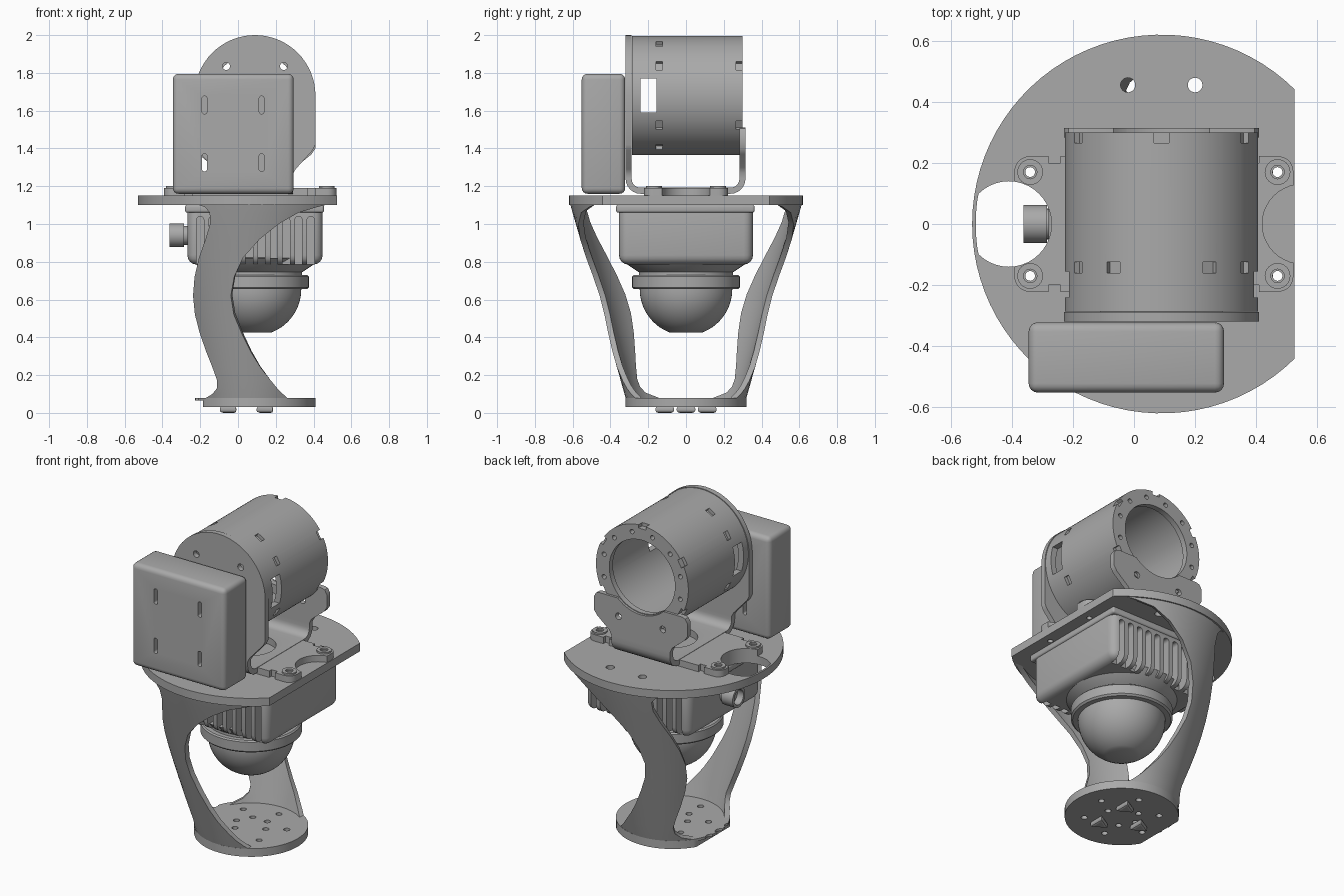
import bpy, bmesh
from math import sin, cos, pi, radians, sqrt, acos

cube = bpy.data.objects.get("Cube")
if cube:
    bpy.data.objects.remove(cube)

grey = bpy.data.materials.new("plain_grey")
grey.use_nodes = True
COLOR = (0.4, 0.4, 0.4, 1)
grey.diffuse_color = COLOR
grey.node_tree.nodes["Principled BSDF"].inputs["Base Color"].default_value = COLOR

CX = 0.09      # shared axis of plate, base, tube and dome
TUBE_Z = 1.68


def activate(ob):
    bpy.ops.object.select_all(action='DESELECT')
    ob.select_set(True)
    bpy.context.view_layer.objects.active = ob


def from_bmesh(name, bm, fix=True):
    if fix:
        bmesh.ops.remove_doubles(bm, verts=bm.verts, dist=1e-5)
        bmesh.ops.recalc_face_normals(bm, faces=bm.faces)
    me = bpy.data.meshes.new(name)
    bm.to_mesh(me)
    bm.free()
    me.materials.append(grey)
    ob = bpy.data.objects.new(name, me)
    bpy.context.collection.objects.link(ob)
    return ob


def modify(ob, kind, **settings):
    mod = ob.modifiers.new(kind.title(), kind)
    for key, value in settings.items():
        setattr(mod, key, value)
    activate(ob)
    bpy.ops.object.modifier_apply(modifier=mod.name)
    return ob


def smooth(ob, angle=35):
    activate(ob)
    bpy.ops.object.shade_smooth_by_angle(angle=radians(angle))


def place(axis, u, v, w):
    return {'Z': (u, v, w), 'Y': (u, w, v), 'X': (w, u, v)}[axis]


def prism(name, pts, a, b, axis='Z'):
    bm = bmesh.new()
    face = bm.faces.new([bm.verts.new(place(axis, u, v, a)) for u, v in pts])
    geom = bmesh.ops.extrude_face_region(bm, geom=[face])["geom"]
    moved = [g for g in geom if isinstance(g, bmesh.types.BMVert)]
    bmesh.ops.translate(bm, verts=moved, vec=place(axis, 0, 0, b - a))
    return from_bmesh(name, bm)


def circle(u, v, r, n=24, start=0.0):
    return [(u + r * cos(start + 2 * pi * i / n), v + r * sin(start + 2 * pi * i / n))
            for i in range(n)]


def rrect(u0, u1, v0, v1, r):
    pts = []
    for k, (u, v) in enumerate([(u1 - r, v1 - r), (u0 + r, v1 - r), (u0 + r, v0 + r), (u1 - r, v0 + r)]):
        pts += [(u + r * cos((k + i / 5) * pi / 2), v + r * sin((k + i / 5) * pi / 2)) for i in range(6)]
    return pts


def box(name, x, y, z, bevel=0.0):
    ob = prism(name, [(x[0], y[0]), (x[1], y[0]), (x[1], y[1]), (x[0], y[1])], *z)
    if bevel:
        modify(ob, 'BEVEL', width=bevel, segments=4)
    return ob


def lathe(name, profile, axis='Z', v=0.0, steps=64):
    bm = bmesh.new()
    verts = [bm.verts.new(place(axis, CX + r, v, h)) for r, h in profile]
    edges = [bm.edges.new(pair) for pair in zip(verts, verts[1:])]
    bmesh.ops.spin(bm, geom=verts + edges, cent=place(axis, CX, v, 0),
                   axis=place(axis, 0, 0, 1), angle=2 * pi, steps=steps)
    return from_bmesh(name, bm)


def cut(ob, cutters):
    for c in cutters:
        c.hide_render = True
        modify(ob, 'BOOLEAN', object=c, operation='DIFFERENCE', solver='EXACT')
        bpy.data.objects.remove(c)


def grid(name, rows, thickness):
    bm = bmesh.new()
    vs = [[bm.verts.new(p) for p in row] for row in rows]
    for a, b in zip(vs, vs[1:]):
        for i in range(len(a) - 1):
            bm.faces.new((a[i], b[i], b[i + 1], a[i + 1]))
    ob = from_bmesh(name, bm, fix=False)
    return modify(ob, 'SOLIDIFY', thickness=thickness, offset=-1)


# Base disc with bolt holes, an undercut edge and three feet
base = prism("base_disc", circle(CX, 0, 0.32, 64), 0.03, 0.08)
holes = [(CX + r * cos(a + k * pi / 3), r * sin(a + k * pi / 3))
         for r, a in ((0.21, 0.3), (0.1, 0)) for k in range(6 if r > 0.2 else 5)]
cut(base, [prism("cutter", circle(x, y, 0.018, 16), 0, 0.1) for x, y in holes]
    + [box("cutter", (-0.3, -0.185), (-0.3, 0.3), (0, 0.065))]
    + [prism("cutter", circle(-0.235, y, 0.03, 16), 0, 0.1) for y in (-0.09, 0, 0.09)])
smooth(base)
for k in range(3):
    a = pi / 3 + k * 2 * pi / 3
    foot = prism(f"base_foot_{k + 1}", circle(CX + 0.13 * cos(a), 0.13 * sin(a), 0.062, 3, a), 0, 0.035)
    modify(foot, 'BEVEL', width=0.012, segments=2)

# Two curved legs, cut from a cone between base and platform: height, left edge, right edge
LEG = [(1.11, -.24, .5), (1.09, -.175, .42), (1.06, -.15, .32), (1.0, -.148, .215),
       (.92, -.172, .115), (.82, -.207, .026), (.72, -.23, -.02), (.62, -.238, -.038),
       (.52, -.228, -.022), (.42, -.202, .02), (.32, -.167, .07), (.24, -.135, .12),
       (.17, -.11, .175), (.13, -.112, .208), (.1, -.135, .238), (.07, -.185, .27)]
rows = []
for z, left, right in LEG:
    r = 0.32 + 0.295 * (z - 0.08) / 1.03
    xs = [left + (right - left) * i / 10 for i in range(11)]
    rows.append([(x, -sqrt(max(r * r - (x - CX) ** 2, 0)), z) for x in xs])
legs = grid("curved_legs", rows, 0.03)
modify(legs, 'MIRROR', use_axis=(False, True, False), use_mirror_merge=False)
smooth(legs, 40)

# Platform: round plate with one straight side and a cable opening
R = 0.62
a0 = acos((0.525 - CX) / R)
plate = prism("platform", [(CX + R * cos(a0 + (2 * pi - 2 * a0) * i / 64),
                            R * sin(a0 + (2 * pi - 2 * a0) * i / 64)) for i in range(65)], 1.1, 1.15)
opening = []
for x, y in circle(-0.41, 0, 0.14, 40):
    d = sqrt((x - CX) ** 2 + y * y)
    s = min(1, (R - 0.012) / d)
    opening.append((CX + (x - CX) * s, y * s))
BOLTS = [(x, s * 0.17) for x in (-0.34, 0.47) for s in (-1, 1)]
cut(plate, [prism("cutter", opening, 1, 1.3)]
    + [prism("cutter", circle(x, y, 0.024), 1, 1.3) for x in (-0.02, 0.2) for y in (-0.455, 0.455)]
    + [prism("cutter", circle(x, y, 0.016), 1, 1.3) for x, y in BOLTS])
smooth(plate)

# Bracket foot with four bolted ears
ears = prism("bracket_foot", rrect(-0.392, 0.522, -0.222, 0.222, 0.05), 1.15, 1.19)
cut(ears, [prism("cutter", circle(-0.41, 0, 0.14, 40), 1, 1.3),
           prism("cutter", circle(0.55, 0, 0.13, 40), 1, 1.3),
           prism("cutter", circle(CX, 0, 0.14, 40), 1, 1.3)]
    + [box("cutter", x, (s - 0.05, s + 0.05), (1, 1.3)) for x in ((-0.28, -0.24), (0.37, 0.41)) for s in (-0.25, 0.25)]
    + [prism("cutter", circle(x, y, 0.016), 1, 1.3) for x, y in BOLTS])
smooth(ears)
for k, (x, y) in enumerate(BOLTS):
    washer = prism(f"ear_washer_{k + 1}", circle(x, y, 0.042), 1.185, 1.2)
    cut(washer, [prism("cutter", circle(x, y, 0.022), 1, 1.3)])
    smooth(washer)

# Bent sheet bracket: tall rounded front, flat floor, short winged back
path = []
for i in range(17):
    a = pi / 2 * i / 16
    path.append((-0.32, TUBE_Z + 0.32 * cos(a), max(0.32 * sin(a), 0.004)))
path += [(-0.32, 1.42, 0.32), (-0.32, 1.39, 0.305), (-0.32, 1.29, 0.215), (-0.32, 1.265, 0.2)]
path += [(-0.24 - 0.08 * cos(a), 1.24 - 0.08 * sin(a), 0.2) for a in (pi / 12 * i for i in range(7))]
path += [(0.235 + 0.08 * sin(a), 1.24 - 0.08 * cos(a), 0.2) for a in (pi / 12 * i for i in range(7))]
path += [(0.315, 1.27, 0.2), (0.315, 1.3, 0.215), (0.315, 1.37, 0.3), (0.315, 1.4, 0.32),
         (0.315, 1.48, 0.32), (0.315, 1.505, 0.305), (0.315, 1.512, 0.285)]
bracket = grid("tube_bracket", [[(CX - w, y, z), (CX + w, y, z)] for y, z, w in path], 0.032)
cut(bracket, [prism("cutter", circle(CX, TUBE_Z, 0.23, 48), 0.26, 0.4, 'Y'),
              prism("cutter", circle(CX, 0, 0.14, 40), 1.1, 1.3)]
    + [prism("cutter", circle(CX + s * 0.152, 1.835, 0.02), -0.4, -0.28, 'Y') for s in (-1, 1)]
    + [prism("cutter", circle(CX + s * 0.152, 1.4, 0.02), 0.27, 0.4, 'Y') for s in (-1, 1)])
smooth(bracket)

# Hollow tube with side windows, small notches and a drilled rear ring
tube = lathe("tube_housing", [(0.316, -0.287), (0.316, 0.3), (0.225, 0.3), (0.225, 0.265),
                              (0.28, 0.265), (0.28, -0.287), (0.316, -0.287)], 'Y', TUBE_Z, 96)
cutters = [box("cutter", (-0.6, 0.8), (-0.24, -0.155), (1.59, 1.77))]


def notch(deg, y0, y1):
    a = radians(deg)
    across, along = (cos(a), -sin(a)), (sin(a), cos(a))
    pts = [(CX + along[0] * d + across[0] * w, TUBE_Z + along[1] * d + across[1] * w)
           for d, w in ((0.295, -0.025), (0.35, -0.025), (0.35, 0.025), (0.295, 0.025))]
    return prism("cutter", pts, y0, y1, 'Y')


cutters += [notch(k * 60, 0.265, 0.32) for k in range(6)]
cutters += [notch(s * d, -0.16, -0.125) for s in (-1, 1) for d in (30, 60, 120, 150)]
cutters += [prism("cutter", circle(CX + 0.27 * cos(a), TUBE_Z + 0.27 * sin(a), 0.014, 12), 0.25, 0.32, 'Y')
            for a in (pi / 12 + k * pi / 6 for k in range(12))]
cut(tube, cutters)
smooth(tube)

# Front box with four slots
front_box = box("front_box", (-0.345, 0.295), (-0.552, -0.322), (1.16, 1.795), 0.03)
cut(front_box, [prism("cutter", rrect(x - 0.013, x + 0.013, z - 0.047, z + 0.047, 0.012), -0.6, -0.3, 'Y')
                for x in (-0.177, 0.125) for z in (1.325, 1.63)])
smooth(front_box)

# Finned body hung below the platform
body = box("sensor_body", (-0.268, 0.448), (-0.355, 0.355), (0.785, 1.12), 0.05)
slots = []
for k in range(10):
    x = -0.2 + 0.065 * k
    for s in (-1, 1):
        slots.append(prism("cutter", rrect(x - 0.019, x + 0.019, 0.7, 1.04, 0.018),
                           *sorted((s * 0.285, s * 0.45)), 'Y'))
cut(body, slots)
smooth(body)
smooth(box("sensor_lid", (-0.28, 0.455), (-0.37, 0.363), (1.06, 1.102), 0.012))

# Neck, ring and dome
dome = [(0.245 * cos(a), 0.655 - 0.245 * sin(a)) for a in (radians(5 * i) for i in range(15))]
smooth(lathe("sensor_neck", [(0, 0.83), (0.34, 0.82), (0.31, 0.785), (0.25, 0.745), (0.25, 0.7)]))
smooth(lathe("sensor_ring", [(0.2, 0.73), (0.278, 0.73), (0.285, 0.722), (0.285, 0.665),
                             (0.275, 0.655), (0.2, 0.655)]))
smooth(lathe("sensor_dome", [(0.2, 0.7), (0.245, 0.68)] + dome + [(0, dome[-1][1])]))

# Side connector with a socket
plug = prism("side_connector", circle(0, 0.94, 0.062, 32), -0.362, -0.285, 'X')
cut(plug, [prism("cutter", circle(0, 0.94, 0.045, 32), -0.4, -0.32, 'X')])
smooth(plug)
smooth(prism("connector_stem", circle(0, 0.94, 0.05, 32), -0.3, -0.25, 'X'))
